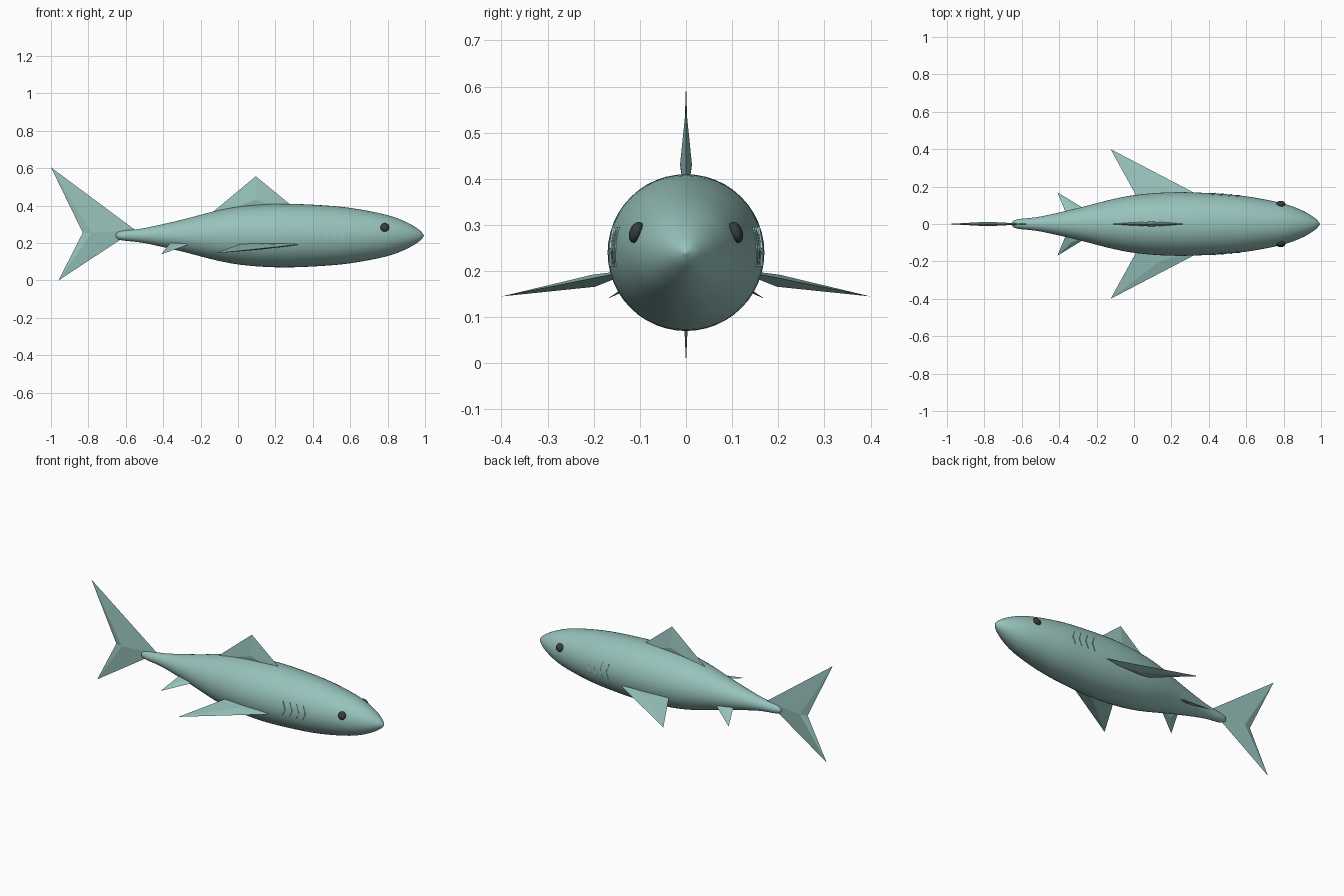
import bpy, bmesh, math
from mathutils import Vector

cube = bpy.data.objects.get("Cube")
if cube:
    bpy.data.objects.remove(cube, do_unlink=True)

AXIS_Z = 0.24


def material(name, rgb):
    m = bpy.data.materials.new(name)
    m.use_nodes = True
    m.diffuse_color = (*rgb, 1)
    m.node_tree.nodes["Principled BSDF"].inputs["Base Color"].default_value = (*rgb, 1)
    return m


skin = material("sea green skin", (0.31, 0.54, 0.5))
dark = material("dark eye", (0.035, 0.045, 0.045))


def finish(name, bm, mat, smooth=False, mirror=False):
    bmesh.ops.recalc_face_normals(bm, faces=bm.faces[:])
    mesh = bpy.data.meshes.new(name)
    for f in bm.faces:
        f.smooth = smooth
    bm.to_mesh(mesh)
    bm.free()
    mesh.materials.append(mat)
    obj = bpy.data.objects.new(name, mesh)
    bpy.context.collection.objects.link(obj)
    if mirror:
        mod = obj.modifiers.new("mirror", 'MIRROR')
        mod.use_axis = (False, True, False)
    return obj


# Body profile: position along x, radius
profile = [(-0.655, 0), (-0.645, 0.017), (-0.61, 0.027), (-0.5, 0.04), (-0.3, 0.085),
           (-0.1, 0.136), (0.05, 0.16), (0.23, 0.17), (0.42, 0.164), (0.6, 0.148),
           (0.79, 0.112), (0.9, 0.072), (0.97, 0.03), (0.995, 0)]


def smooth_profile(pts, steps):
    """Catmull-Rom curve through the profile points."""
    p = [Vector(q) for q in [pts[0], *pts, pts[-1]]]
    out = []
    for i in range(1, len(p) - 2):
        a, b, c, d = p[i - 1:i + 3]
        for s in range(steps):
            t = s / steps
            out.append(0.5 * (2 * b + (c - a) * t + (2 * a - 5 * b + 4 * c - d) * t * t
                              + (3 * b - a - 3 * c + d) * t ** 3))
    return out + [p[-1]]


def radius_at(x):
    for (xa, ra), (xb, rb) in zip(profile, profile[1:]):
        if xa <= x <= xb:
            return ra + (rb - ra) * (x - xa) / (xb - xa)
    return 0


# Body: profile revolved around the long axis
bm = bmesh.new()
line = [bm.verts.new((q.x, 0, AXIS_Z + max(q.y, 0))) for q in smooth_profile(profile, 4)]
edges = [bm.edges.new(pair) for pair in zip(line, line[1:])]
bmesh.ops.spin(bm, geom=line + edges, cent=(0, 0, AXIS_Z), axis=(1, 0, 0),
               angle=math.tau, steps=48, use_merge=True)
bmesh.ops.remove_doubles(bm, verts=bm.verts[:], dist=0.0005)
finish("body", bm, skin, smooth=True)


def fin(name, outline, ridge, offset, mirror=False):
    """Thin faceted fin: flat outline rising to a ridge point on both sides."""
    bm = bmesh.new()
    rim = [bm.verts.new(p) for p in outline]
    for sign in (1, -1):
        peak = bm.verts.new(Vector(ridge) + sign * Vector(offset))
        for a, b in zip(rim, rim[1:] + rim[:1]):
            bm.faces.new((a, b, peak))
    finish(name, bm, skin, mirror=mirror)


fin("tail_fin", [(-0.55, 0, 0.27), (-1, 0, 0.605), (-0.83, 0, 0.255), (-0.96, 0, 0)],
    (-0.785, 0, 0.255), (0, 0.012, 0))
fin("dorsal_fin", [(0.33, 0, 0.365), (0.095, 0, 0.557), (-0.16, 0, 0.345)],
    (0.095, 0, 0.43), (0, 0.013, 0))
fin("pectoral_fins", [(0.45, 0.1, 0.205), (-0.125, 0.4, 0.145), (0.04, 0.1, 0.205)],
    (0.13, 0.2, 0.179), (0.002, 0.003, 0.013), mirror=True)
fin("pelvic_fins", [(-0.215, 0.05, 0.21), (-0.41, 0.17, 0.14), (-0.36, 0.05, 0.205)],
    (-0.335, 0.095, 0.182), (0, 0.004, 0.007), mirror=True)

# Eyes: flattened spheres facing out along the body's radius
bm = bmesh.new()
bmesh.ops.create_uvsphere(bm, u_segments=16, v_segments=10, radius=0.024)
bmesh.ops.scale(bm, verts=bm.verts[:], vec=(1, 0.6, 1))
tilt = math.radians(22)
for v in bm.verts:
    y, z = v.co.y, v.co.z
    v.co.y = y * math.cos(tilt) - z * math.sin(tilt)
    v.co.z = y * math.sin(tilt) + z * math.cos(tilt)
    v.co += Vector((0.785, 0.108, 0.284))
finish("eyes", bm, dark, smooth=True, mirror=True)

# Gill slits: raised chevrons bent around the flank
bm = bmesh.new()
for x0 in (0.415, 0.46, 0.503, 0.545):
    rings = []
    for z, bend, width in ((0.295, 0, 0.003), (0.25, 0.014, 0.008), (0.21, 0, 0.003)):
        ring = []
        for dx, lift in ((0, -0.006), (0, 0.003), (width, 0.005), (width, -0.006)):
            x = x0 + bend + dx
            r = radius_at(x) + lift
            ring.append(bm.verts.new((x, math.sqrt(r * r - (z - AXIS_Z) ** 2), z)))
        rings.append(ring)
    for a, b in zip(rings, rings[1:]):
        for i in range(4):
            j = (i + 1) % 4
            bm.faces.new((a[i], a[j], b[j], b[i]))
    bm.faces.new(rings[0])
    bm.faces.new(rings[-1])
finish("gill_slits", bm, skin, mirror=True)
